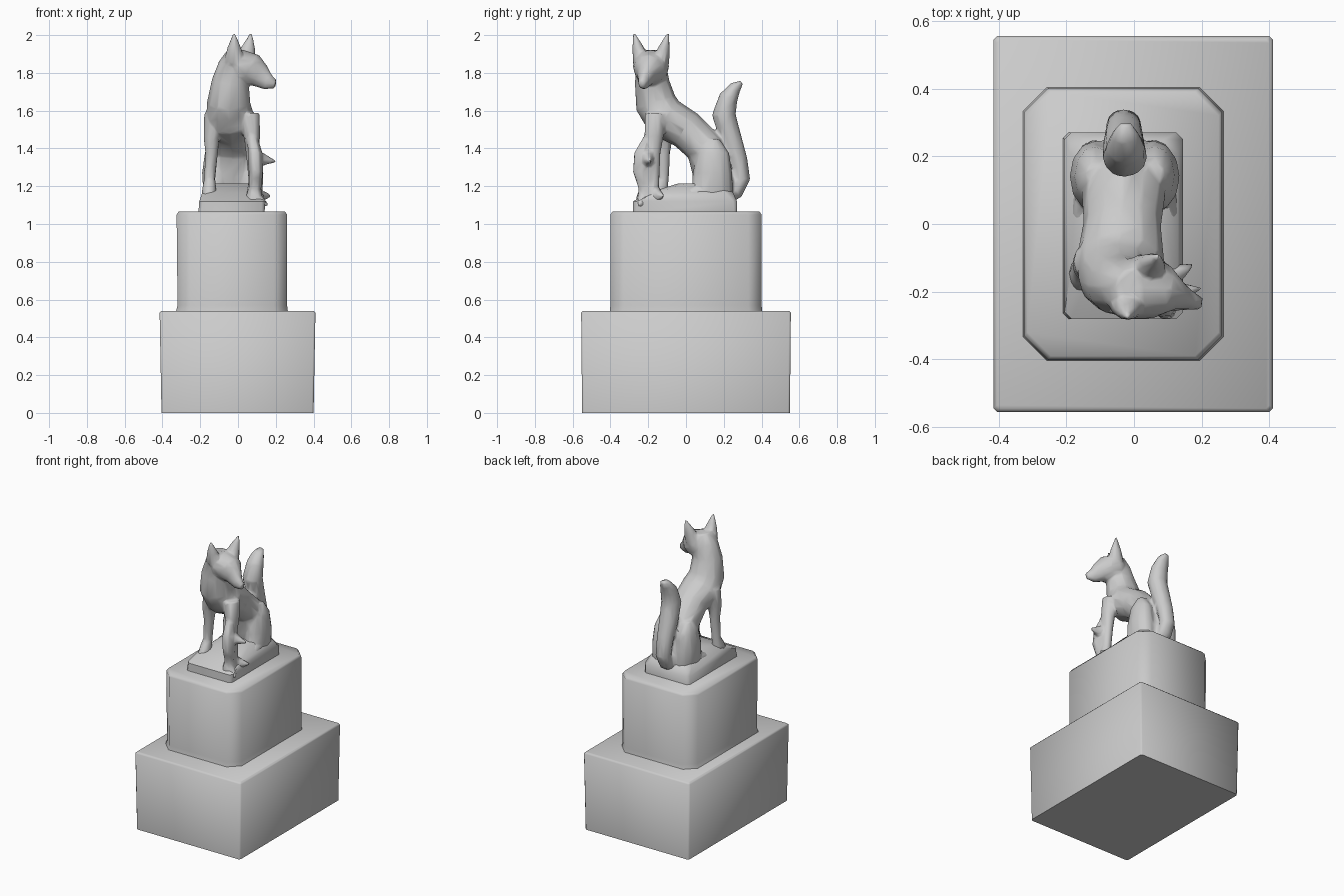
import bpy, bmesh, math
from mathutils import Vector

if "Cube" in bpy.data.objects:
    bpy.data.objects.remove(bpy.data.objects["Cube"])


def mesh_from_rings(name, rings):
    """Skin a list of closed point rings, cap both ends."""
    bm = bmesh.new()
    loops = [[bm.verts.new(p) for p in ring] for ring in rings]
    n = len(loops[0])
    for a, b in zip(loops, loops[1:]):
        for i in range(n):
            j = (i + 1) % n
            bm.faces.new((a[i], a[j], b[j], b[i]))
    bm.faces.new(loops[0][::-1])
    bm.faces.new(loops[-1])
    bmesh.ops.recalc_face_normals(bm, faces=bm.faces)
    me = bpy.data.meshes.new(name)
    bm.to_mesh(me)
    bm.free()
    ob = bpy.data.objects.new(name, me)
    bpy.context.collection.objects.link(ob)
    return ob


def stack(name, layers):
    """Chamfered rectangles (x0, x1, y0, y1, z, chamfer) stacked upwards."""
    rings = []
    for x0, x1, y0, y1, z, c in layers:
        rings.append([(x0 + c, y0, z), (x1 - c, y0, z), (x1, y0 + c, z), (x1, y1 - c, z),
                      (x1 - c, y1, z), (x0 + c, y1, z), (x0, y1 - c, z), (x0, y0 + c, z)])
    return mesh_from_rings(name, rings)


def limb(name, pts, ref=(1, 0, 0), sides=12):
    """Elliptical tube through (x, y, z, half width along ref, other half width)."""
    cs = [Vector(p[:3]) for p in pts]
    rings = []
    for i, p in enumerate(pts):
        t = (cs[min(i + 1, len(cs) - 1)] - cs[max(i - 1, 0)]).normalized()
        r = Vector(ref)
        u = (r - t * r.dot(t)).normalized()
        v = t.cross(u)
        rings.append([cs[i] + u * p[3] * math.cos(k * math.tau / sides)
                      + v * p[4] * math.sin(k * math.tau / sides) for k in range(sides)])
    return mesh_from_rings(name, rings)


def smooth(ob, angle=40):
    bpy.ops.object.select_all(action='DESELECT')
    ob.select_set(True)
    bpy.context.view_layer.objects.active = ob
    bpy.ops.object.shade_smooth_by_angle(angle=math.radians(angle))


# Pedestal blocks
base = stack("base_block", [(-.405, .40, -.55, .55, 0, .01), (-.415, .41, -.555, .555, .53, .01),
                            (-.405, .40, -.545, .545, .54, .01)])
plinth = stack("plinth", [(-.33, .265, -.405, .405, .53, .07), (-.32, .26, -.40, .40, .57, .07),
                          (-.325, .26, -.40, .40, 1.05, .07), (-.315, .25, -.39, .39, 1.065, .07)])

# Rocky mound under the animal
rock = stack("rock_mound", [(-.21, .14, -.28, .27, 1.055, .015), (-.205, .145, -.28, .27, 1.12, .02),
                            (-.19, .13, -.20, .25, 1.165, .04), (-.13, .09, -.04, .2, 1.215, .04)])

# Torso and neck, from rump to crown
fox = [limb("torso", [(-.03, .165, 1.1, .14, .09), (-.03, .155, 1.21, .145, .105),
                      (-.03, .105, 1.40, .125, .105), (-.035, .0, 1.50, .115, .105),
                      (-.04, -.11, 1.56, .13, .115), (-.05, -.16, 1.64, .115, .11),
                      (-.04, -.18, 1.75, .10, .092), (-.02, -.185, 1.84, .085, .08),
                      (0, -.19, 1.91, .055, .06)])]

# Head turned to the side
fox.append(limb("head", [(-.06, -.18, 1.83, .06, .06), (.01, -.185, 1.835, .098, .09),
                         (.075, -.195, 1.815, .085, .088), (.115, -.21, 1.785, .05, .065),
                         (.16, -.225, 1.75, .03, .043), (.2, -.235, 1.74, .018, .022)], ref=(0, 1, 0)))
for tip, foot in (((-.02, -.275, 2.01), (-.02, -.235, 1.86)), ((.07, -.095, 2.01), (.04, -.135, 1.86))):
    mid = [(a + b) / 2 for a, b in zip(tip, foot)]
    fox.append(limb("ear", [(*foot, .055, .048), (*mid, .036, .03), (*tip, .006, .006)]))

# Forelegs
for x, y, s in ((-.14, -.12, -1), (.075, -.17, 1)):
    fox.append(limb("foreleg", [(x - s * .02, y + .01, 1.58, .06, .06), (x, y, 1.46, .043, .05),
                                (x, y, 1.38, .034, .036), (x + s * .01, y, 1.24, .03, .03),
                                (x + s * .012, y - .02, 1.18, .038, .045),
                                (x + s * .012, y - .035, 1.12, .045, .06)]))

# Haunches and hind feet
for x, s in ((-.115, -1), (.06, 1)):
    fox.append(limb("haunch", [(x, .15, 1.45, .03, .03), (x, .145, 1.38, .06, .085),
                               (x, .14, 1.27, .075, .105), (x, .14, 1.17, .07, .11),
                               (x, .13, 1.1, .06, .1)]))
    fox.append(limb("hind_foot", [(x + s * .02, .15, 1.16, .045, .045), (x + s * .025, .03, 1.16, .045, .04),
                                  (x + s * .025, -.02, 1.15, .03, .025)]))

# Raised tail
fox.append(limb("tail", [(-.03, .2, 1.14, .05, .04), (-.03, .265, 1.17, .05, .04),
                         (-.03, .295, 1.24, .052, .045), (-.03, .275, 1.34, .055, .05),
                         (-.03, .235, 1.46, .062, .058), (-.027, .2, 1.58, .066, .063),
                         (-.025, .225, 1.67, .058, .05), (-.025, .262, 1.725, .042, .032),
                         (-.025, .295, 1.75, .02, .012)]))

# Jagged small prey by the right foreleg
fox.append(limb("prey_body", [(.08, -.22, 1.08, .06, .05), (.09, -.22, 1.19, .035, .035),
                              (.095, -.235, 1.28, .04, .052), (.09, -.235, 1.37, .04, .045),
                              (.075, -.195, 1.46, .03, .03)], sides=6))
for a, b in (((.08, -.21, 1.35), (.2, -.19, 1.33)), ((.08, -.17, 1.15), (.175, -.12, 1.15)),
             ((.08, -.22, 1.13), (.16, -.25, 1.1))):
    fox.append(limb("prey_spike", [(*a, .05, .06), (*b, .006, .006)], ref=(0, 1, 0), sides=6))

# Fuse the animal into a single low-poly skin
bpy.ops.object.select_all(action='DESELECT')
for ob in fox:
    ob.select_set(True)
body = fox[0]
bpy.context.view_layer.objects.active = body
bpy.ops.object.join()
body.name = "seated_fox"
remesh = body.modifiers.new("fuse", 'REMESH')
remesh.mode = 'VOXEL'
remesh.voxel_size = .009
relax = body.modifiers.new("relax", 'SMOOTH')
relax.factor, relax.iterations = .5, 3
reduce = body.modifiers.new("reduce", 'DECIMATE')
reduce.ratio = .06
for m in ("fuse", "relax", "reduce"):
    bpy.ops.object.modifier_apply(modifier=m)

for ob in (base, plinth, rock):
    smooth(ob, 50)
smooth(body, 70)
